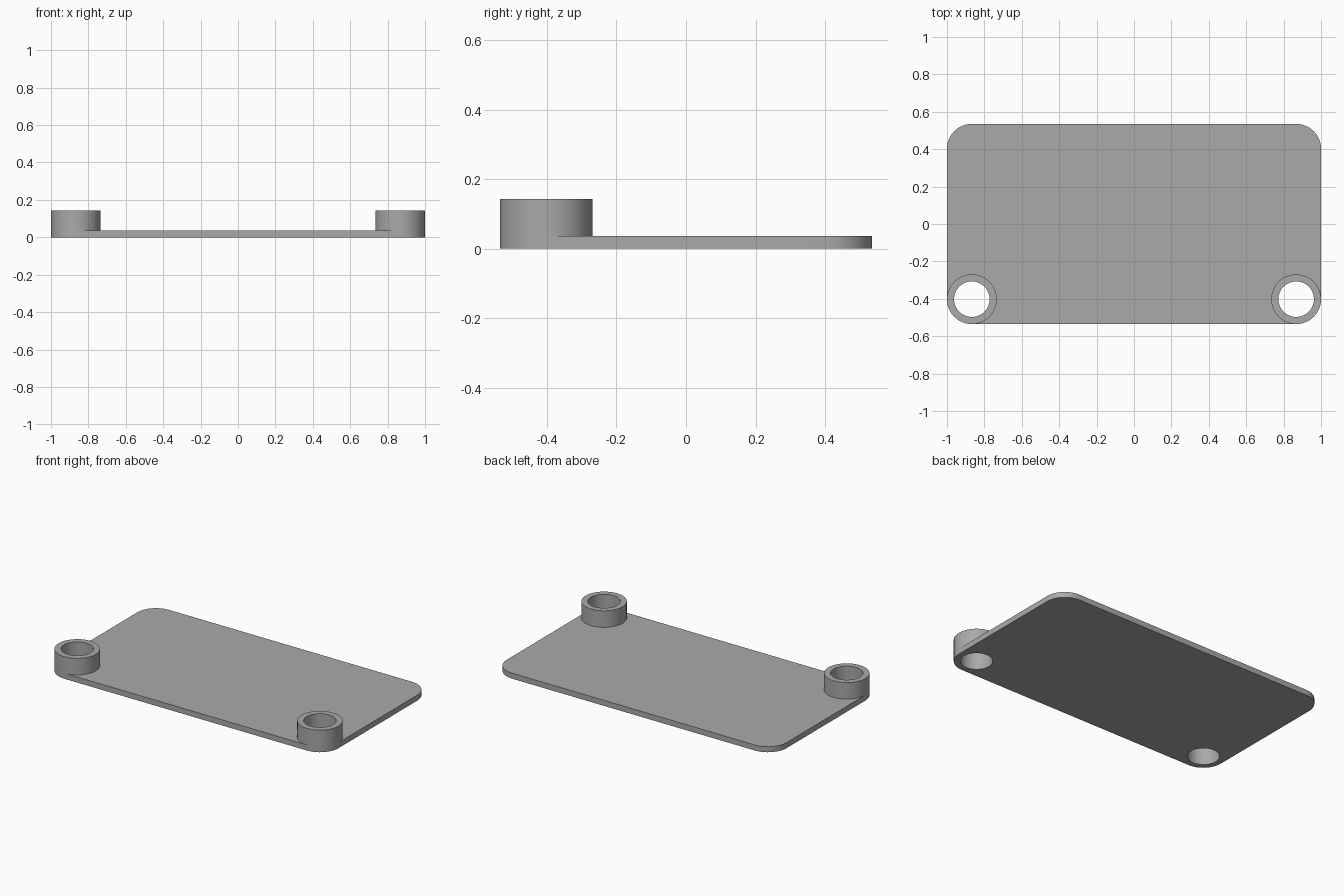
import bpy, bmesh
from math import cos, sin, tau

HALF_X, HALF_Y = 1.0, 0.535
PLATE_T, COLLAR_H = 0.036, 0.143
R_OUT, R_HOLE = 0.133, 0.095
SEGS = 64

cube = bpy.data.objects.get("Cube")
if cube:
    bpy.data.objects.remove(cube, do_unlink=True)

grey = bpy.data.materials.new("plain grey")
grey.use_nodes = True
colour = (0.4, 0.4, 0.4, 1)
grey.diffuse_color = colour
grey.node_tree.nodes["Principled BSDF"].inputs["Base Color"].default_value = colour


def arc(cx, cy, r, first, last):
    return [(cx + r * cos(tau * i / SEGS), cy + r * sin(tau * i / SEGS))
            for i in range(first, last)]


def prism(name, outline, z0, z1):
    """Solid made by raising a flat outline from z0 to z1."""
    bm = bmesh.new()
    base = bm.faces.new([bm.verts.new((x, y, z0)) for x, y in outline])
    raised = bmesh.ops.extrude_face_region(bm, geom=[base])["geom"]
    top = [v for v in raised if isinstance(v, bmesh.types.BMVert)]
    bmesh.ops.translate(bm, verts=top, vec=(0, 0, z1 - z0))
    bmesh.ops.recalc_face_normals(bm, faces=bm.faces)
    mesh = bpy.data.meshes.new(name)
    bm.to_mesh(mesh)
    bm.free()
    mesh.materials.append(grey)
    obj = bpy.data.objects.new(name, mesh)
    bpy.context.collection.objects.link(obj)
    return obj


def combine(target, other, operation):
    """Apply a boolean and discard the helper solid."""
    mod = target.modifiers.new(operation, "BOOLEAN")
    mod.object, mod.operation, mod.solver = other, operation, "EXACT"
    bpy.context.view_layer.objects.active = target
    bpy.ops.object.modifier_apply(modifier=mod.name)
    bpy.data.objects.remove(other, do_unlink=True)


# Base plate with rounded corners
cx, cy = HALF_X - R_OUT, HALF_Y - R_OUT
outline = []
for k, (sx, sy) in enumerate([(1, 1), (-1, 1), (-1, -1), (1, -1)]):
    q = SEGS // 4
    outline += arc(sx * cx, sy * cy, R_OUT, k * q, (k + 1) * q + 1)
plate = prism("mounting_plate", outline, 0, PLATE_T)

# Raised collars on the two front corners, bored right through the plate
for side in (-1, 1):
    collar = prism("collar", arc(side * cx, -cy, R_OUT, 0, SEGS), 0, COLLAR_H)
    combine(plate, collar, "UNION")
    bore = prism("bore", arc(side * cx, -cy, R_HOLE, 0, SEGS), -0.1, COLLAR_H + 0.1)
    combine(plate, bore, "DIFFERENCE")

# Smooth round walls, sharp rims
bpy.ops.object.select_all(action="DESELECT")
plate.select_set(True)
bpy.context.view_layer.objects.active = plate
bpy.ops.object.shade_smooth_by_angle(angle=0.6)
